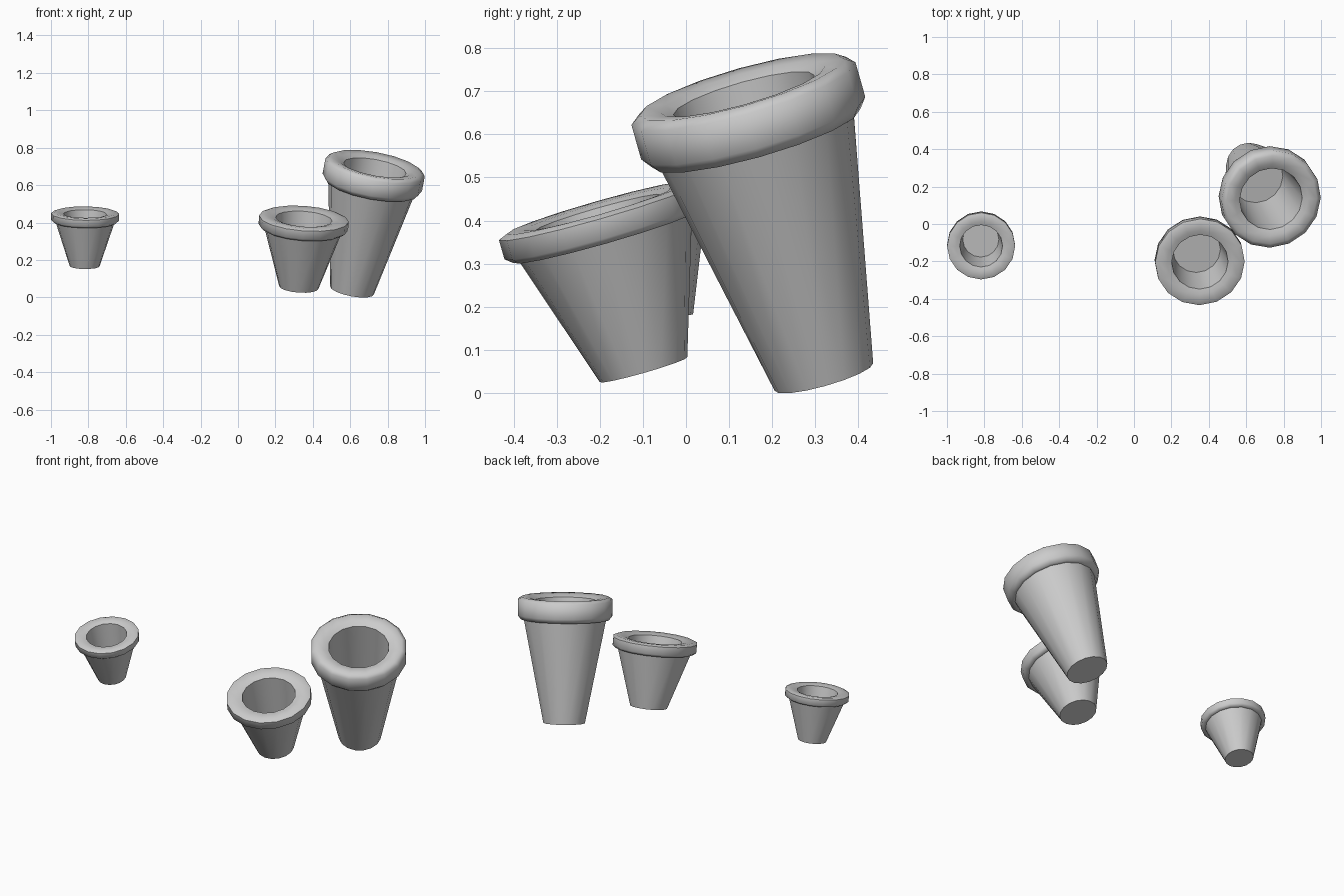
import bpy, bmesh, math
from mathutils import Vector

if "Cube" in bpy.data.objects:
    bpy.data.objects.remove(bpy.data.objects["Cube"])

# Pot cross-section as (radius / rim radius, height / pot height)
PROFILE = [
    (0.44, 0.0), (0.87, 0.83),                                  # tapered wall
    (0.93, 0.83), (1.0, 0.865), (1.0, 0.985), (0.91, 1.008),    # thick rim
    (0.74, 1.0), (0.63, 0.98),                                  # inner lip
    (0.53, 0.36),                                               # inside wall to floor
]
SIDES = 16


def make_pot(name, base, axis, height, radius):
    """Lathe the profile into a closed pot and lean it along its axis."""
    bm = bmesh.new()
    rings = []
    for r, h in PROFILE:
        rings.append([bm.verts.new((r * radius * math.cos(2 * math.pi * i / SIDES),
                                    r * radius * math.sin(2 * math.pi * i / SIDES),
                                    h * height)) for i in range(SIDES)])
    for a, b in zip(rings, rings[1:]):
        for i in range(SIDES):
            j = (i + 1) % SIDES
            bm.faces.new((a[i], a[j], b[j], b[i]))
    bm.faces.new(rings[0][::-1])   # underside
    bm.faces.new(rings[-1])        # inside floor
    mesh = bpy.data.meshes.new(name)
    bm.to_mesh(mesh)
    bm.free()
    pot = bpy.data.objects.new(name, mesh)
    bpy.context.collection.objects.link(pot)
    pot.location = base
    pot.rotation_mode = 'QUATERNION'
    pot.rotation_quaternion = Vector((0, 0, 1)).rotation_difference(Vector(axis).normalized())
    bpy.ops.object.select_all(action='DESELECT')
    pot.select_set(True)
    bpy.context.view_layer.objects.active = pot
    bpy.ops.object.shade_smooth_by_angle(angle=math.radians(60))
    return pot


# Three leaning pots
make_pot("large_pot", (0.61, 0.32, 0.037), (0.187, -0.284, 1), 0.705, 0.27)
make_pot("medium_pot", (0.325, -0.0985, 0.054), (0.075, -0.286, 1), 0.388, 0.24)
make_pot("small_pot", (-0.82, -0.062, 0.167), (0.01, -0.2, 1), 0.29, 0.182)
